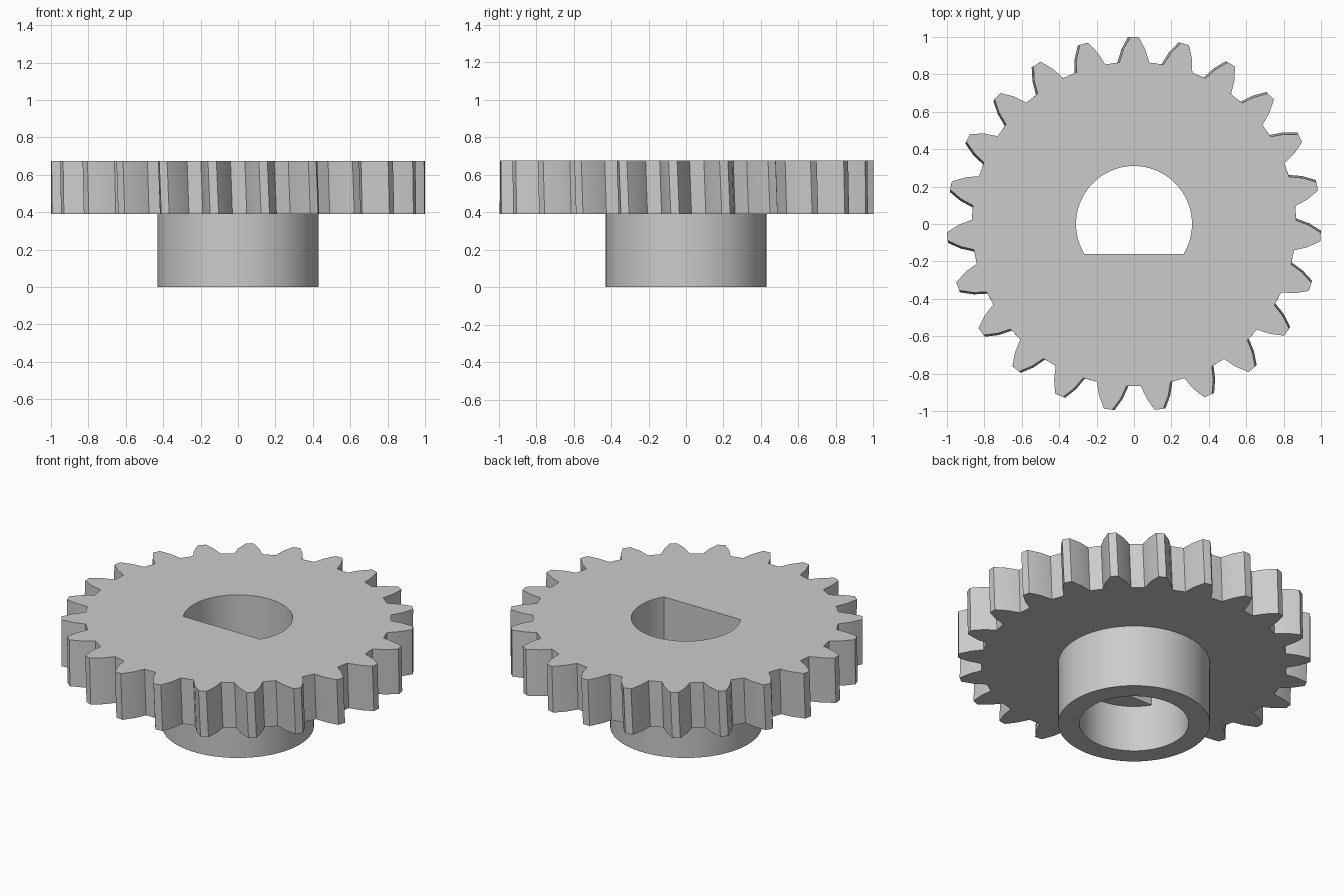
import bpy
import bmesh
from math import sin, cos, asin, pi, radians

TEETH = 23
TIP_R, ROOT_R = 1.0, 0.867
HUB_R, BORE_R, FLAT_Y = 0.43, 0.31, -0.16
LEDGE_Z, WHEEL_Z, TOP_Z = 0.29, 0.39, 0.675
TWIST = 0.012

cube = bpy.data.objects.get("Cube")
if cube:
    bpy.data.objects.remove(cube, do_unlink=True)

bm = bmesh.new()


def polar(r, a):
    return (r * cos(a), r * sin(a))


def loop(points, z):
    return [bm.verts.new((x, y, z)) for x, y in points]


def wall(a, b):
    """Quads between two loops with equal point counts."""
    n = len(a)
    for i in range(n):
        j = (i + 1) % n
        bm.faces.new((a[i], a[j], b[j], b[i]))


def flat_ring(outer, inner):
    """Flat face between an outline and the hole inside it."""
    edges = []
    for ring in (outer, inner):
        for v, w in zip(ring, ring[1:] + ring[:1]):
            edges.append(bm.edges.get((v, w)) or bm.edges.new((v, w)))
    bmesh.ops.triangle_fill(bm, edges=edges, use_beauty=True, normal=(0, 0, 1))


def toothed_outline(turn):
    # Half of a tooth as (radius, degrees from its centre), then mirrored
    half = [(ROOT_R, 5.3), (0.935, 3.6), (TIP_R, 1.3)]
    tooth = [(r, -d) for r, d in half] + [(r, d) for r, d in reversed(half)]
    return [polar(r, pi / 2 + turn + 2 * pi * i / TEETH + radians(d))
            for i in range(TEETH) for r, d in tooth]


# Bore circle, with points placed exactly on the corners of the flat
corner = asin(FLAT_Y / BORE_R)
arc = pi - 2 * corner
angles = [corner + arc * i / 60 for i in range(60)]
angles += [corner + arc + (2 * pi - arc) * i / 24 for i in range(24)]
bore = [polar(BORE_R, a) for a in angles]
d_bore = [(x, max(y, FLAT_Y)) for x, y in bore]
hub = [polar(HUB_R, 2 * pi * i / 96) for i in range(96)]

# Slightly helical toothed wheel
wheel_top = loop(toothed_outline(-0.002), TOP_Z)
wheel_low = loop(toothed_outline(TWIST - 0.002), WHEEL_Z)
wall(wheel_low, wheel_top)

# Hub below the wheel
hub_top = loop(hub, WHEEL_Z)
hub_low = loop(hub, 0)
wall(hub_low, hub_top)
flat_ring(wheel_low, hub_top)

# Round bore in the hub, stepping to a bore with one flat side
bore_low = loop(bore, 0)
bore_top = loop(bore, LEDGE_Z)
d_low = loop(d_bore, LEDGE_Z)
d_top = loop(d_bore, TOP_Z)
flat_ring(hub_low, bore_low)
wall(bore_low, bore_top)
wall(bore_top, d_low)
wall(d_low, d_top)
flat_ring(wheel_top, d_top)

bmesh.ops.remove_doubles(bm, verts=bm.verts[:], dist=1e-5)
bmesh.ops.recalc_face_normals(bm, faces=bm.faces[:])

mesh = bpy.data.meshes.new("gear_with_hub")
bm.to_mesh(mesh)
bm.free()
gear = bpy.data.objects.new("gear_with_hub", mesh)
bpy.context.collection.objects.link(gear)

# Plain grey material
grey = bpy.data.materials.new("light_grey")
grey.use_nodes = True
colour = (0.6, 0.6, 0.6, 1)
grey.diffuse_color = colour
grey.node_tree.nodes["Principled BSDF"].inputs["Base Color"].default_value = colour
mesh.materials.append(grey)

bpy.ops.object.select_all(action='DESELECT')
gear.select_set(True)
bpy.context.view_layer.objects.active = gear
bpy.ops.object.shade_smooth_by_angle(angle=radians(25))
